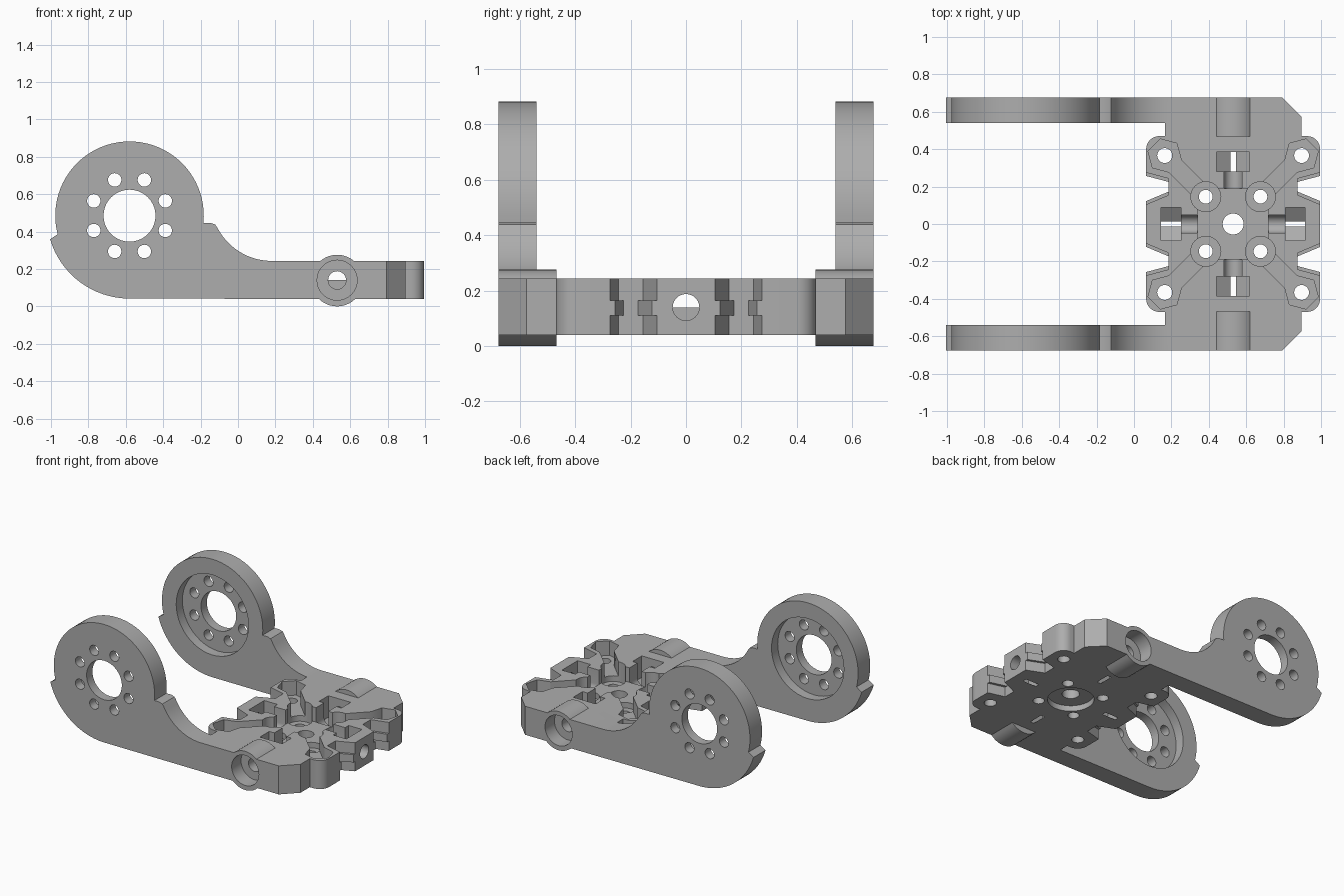
import bpy, bmesh, math
from mathutils import Vector

if "Cube" in bpy.data.objects:
    bpy.data.objects.remove(bpy.data.objects["Cube"])

grey = bpy.data.materials.new("mid_grey")
grey.use_nodes = True
colour = (0.42, 0.42, 0.42, 1)
grey.diffuse_color = colour
grey.node_tree.nodes["Principled BSDF"].inputs["Base Color"].default_value = colour

HUB = 0.53            # x of the mounting plate centre
BASE, TOP, MID = 0.04, 0.243, 0.14
SIDES = (1, -1)


def arc(cx, cy, r, start, end, n):
    angles = [math.radians(start + (end - start) * i / n) for i in range(n + 1)]
    return [(cx + r * math.cos(a), cy + r * math.sin(a)) for a in angles]


def circle(cx, cy, r, n=40):
    return arc(cx, cy, r, 0, 360, n)[:-1]


def prism(name, points, axis, lo, hi):
    """Extrude a closed 2D outline along an axis between lo and hi."""
    lo, hi = min(lo, hi), max(lo, hi)
    place = {"x": lambda a, b: (lo, a, b),
             "y": lambda a, b: (a, lo, b),
             "z": lambda a, b: (a, b, lo)}[axis]
    step = Vector([hi - lo if axis == c else 0 for c in "xyz"])
    bm = bmesh.new()
    face = bm.faces.new([bm.verts.new(place(*p)) for p in points])
    out = bmesh.ops.extrude_face_region(bm, geom=[face])
    moved = [g for g in out["geom"] if isinstance(g, bmesh.types.BMVert)]
    bmesh.ops.translate(bm, verts=moved, vec=step)
    bmesh.ops.recalc_face_normals(bm, faces=bm.faces)
    mesh = bpy.data.meshes.new(name)
    bm.to_mesh(mesh)
    bm.free()
    mesh.materials.append(grey)
    obj = bpy.data.objects.new(name, mesh)
    bpy.context.collection.objects.link(obj)
    return obj


def combine(target, tool, operation):
    mod = target.modifiers.new("combine", "BOOLEAN")
    mod.operation, mod.solver, mod.object = operation, "EXACT", tool
    bpy.context.view_layer.objects.active = target
    bpy.ops.object.modifier_apply(modifier=mod.name)
    bpy.data.objects.remove(tool)


def add(points, axis, lo, hi):
    combine(bracket, prism("piece", points, axis, lo, hi), "UNION")


def cut(points, axis, lo, hi):
    combine(bracket, prism("cutter", points, axis, lo, hi), "DIFFERENCE")


def box(x0, x1, y0, y1):
    return [(x0, y0), (x1, y0), (x1, y1), (x0, y1)]


# Mounting plate with rounded corner lobes and chamfered far corners
lobe = arc(0.395, 0.40, 0.07, 0, 90, 8)
half = lobe + [(0.365, 0.47), (0.365, 0.575), (0.264, 0.676),
               (-0.365, 0.676), (-0.365, 0.47)]
half += [(-u, v) for u, v in reversed(lobe)]
outline = half + [(u, -v) for u, v in reversed(half)]
bracket = prism("hinge_bracket", [(HUB + u, v) for u, v in outline], "z", BASE, TOP)

# Two swept arms ending in discs
DX, DZ = -0.58, 0.485
profile = arc(DX, DZ, 0.443, 196.5, 270, 16)
profile += [(0.3, BASE), (0.3, TOP)]
profile += arc(0.18, 0.569, 0.326, 270, 207, 12)
profile += [(-0.122, 0.438), (-0.145, 0.446)]
profile += arc(DX, DZ, 0.397, -5.6, 194.5, 44)
for s in SIDES:
    add(profile, "y", s * 0.54, s * 0.676)
    add(circle(HUB, MID - 0.002, 0.138), "y", s * 0.467, s * 0.676)

# Disc bores, bolt circles and inner recesses
cut(circle(DX, DZ, 0.285, 48), "y", -0.61, 0.61)
cut(circle(DX, DZ, 0.139), "y", -1, 1)
for i in range(8):
    a = math.radians(22.5 + 45 * i)
    cut(circle(DX + 0.207 * math.cos(a), DZ + 0.207 * math.sin(a), 0.036, 20), "y", -1, 1)

# Central recess and hub bore
cut(box(HUB - 0.19, HUB + 0.19, -0.19, 0.19), "z", MID, 0.4)
cut(circle(HUB, 0, 0.056), "z", -0.1, 0.4)
cut(circle(HUB, 0, 0.15), "z", -0.1, 0.08)

# Diagonal channels with hexagonal pockets and bolt holes
for sx in SIDES:
    for sy in SIDES:
        def corner(points):
            return [(HUB + sx * u, sy * v) for u, v in points]
        w = 0.033
        cut(corner([(0.14 + w, 0.14 - w), (0.366 + w, 0.366 - w),
                    (0.366 - w, 0.366 + w), (0.14 - w, 0.14 + w)]), "z", MID, 0.4)
        cut(corner(arc(0.366, 0.366, 0.092, 15, 315, 5)), "z", MID, 0.4)
        cut(corner(circle(0.146, 0.146, 0.08, 32)), "z", 0.10, 0.4)
        cut(corner(circle(0.146, 0.146, 0.037, 20)), "z", -0.1, 0.4)
        cut(corner(circle(0.366, 0.366, 0.04, 20)), "z", -0.1, 0.4)

        # Stepped notches in the plate edge
        for inset, lo, hi in ((0, 0, 0.11), (0.018, 0.1, 0.18), (0, 0.165, 0.4)):
            cut(corner([(0.345, 0.155 + inset), (0.5, 0.09 + inset),
                        (0.5, 0.284 - inset), (0.345, 0.243 - inset)]), "z", lo, hi)

# Captive nut pockets, screw necks and side bores
pocket = [(0, 0.03), (0.088, 0.09), (0.088, 0.4), (-0.088, 0.4), (-0.088, 0.09)]
neck = box(-0.048, 0.048, MID, 0.4)
for axis, centre, shift, reach in (("x", 0, HUB, 0.6), ("y", HUB, 0, 0.8)):
    for s in SIDES:
        def slot(points, start, end):
            cut([(centre + a, b) for a, b in points], axis, shift + s * start, shift + s * end)
        slot(pocket, 0.28, 0.385)
        slot(neck, 0.18, 0.3)
        slot(circle(0, MID, 0.048, 24), 0.19, reach)
        if axis == "y":
            slot(circle(0, MID, 0.107), 0.57, reach)

# Smooth round walls, crisp edges
bpy.ops.object.select_all(action="DESELECT")
bracket.select_set(True)
bpy.context.view_layer.objects.active = bracket
bpy.ops.object.shade_smooth_by_angle(angle=math.radians(30))
